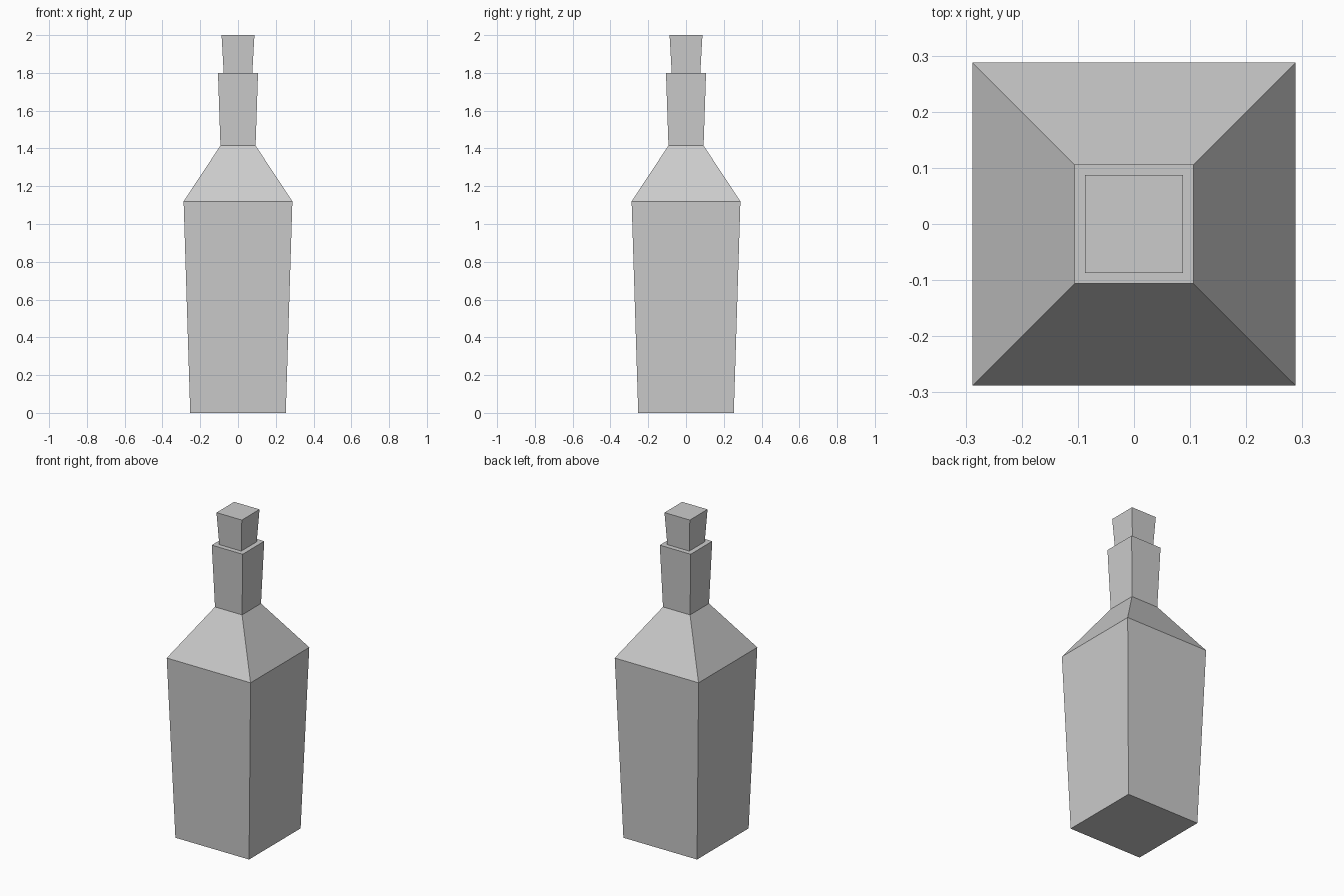
import bpy
import bmesh

cube = bpy.data.objects.get("Cube")
if cube:
    bpy.data.objects.remove(cube, do_unlink=True)

grey = bpy.data.materials.new("plain grey")
grey.use_nodes = True
colour = (0.6, 0.6, 0.6, 1)
grey.diffuse_color = colour
grey.node_tree.nodes["Principled BSDF"].inputs["Base Color"].default_value = colour


def square_loft(name, profile):
    """Stack square rings of (half width, height) and close both ends."""
    bm = bmesh.new()
    rings = [[bm.verts.new((sx * w, sy * w, z))
              for sx, sy in ((-1, -1), (1, -1), (1, 1), (-1, 1))]
             for w, z in profile]
    for low, high in zip(rings, rings[1:]):
        for i in range(4):
            j = (i + 1) % 4
            bm.faces.new((low[i], low[j], high[j], high[i]))
    bm.faces.new(rings[0][::-1])
    bm.faces.new(rings[-1])
    mesh = bpy.data.meshes.new(name)
    bm.to_mesh(mesh)
    bm.free()
    mesh.materials.append(grey)
    obj = bpy.data.objects.new(name, mesh)
    bpy.context.collection.objects.link(obj)
    return obj


# Flared body, sloping shoulders, neck and flat rim
square_loft("bottle", [(0.253, 0), (0.288, 1.12), (0.093, 1.415),
                       (0.106, 1.8), (0.1, 1.8)])

# Tapered stopper seated in the neck
square_loft("stopper", [(0.07, 1.7), (0.087, 2.0)])
